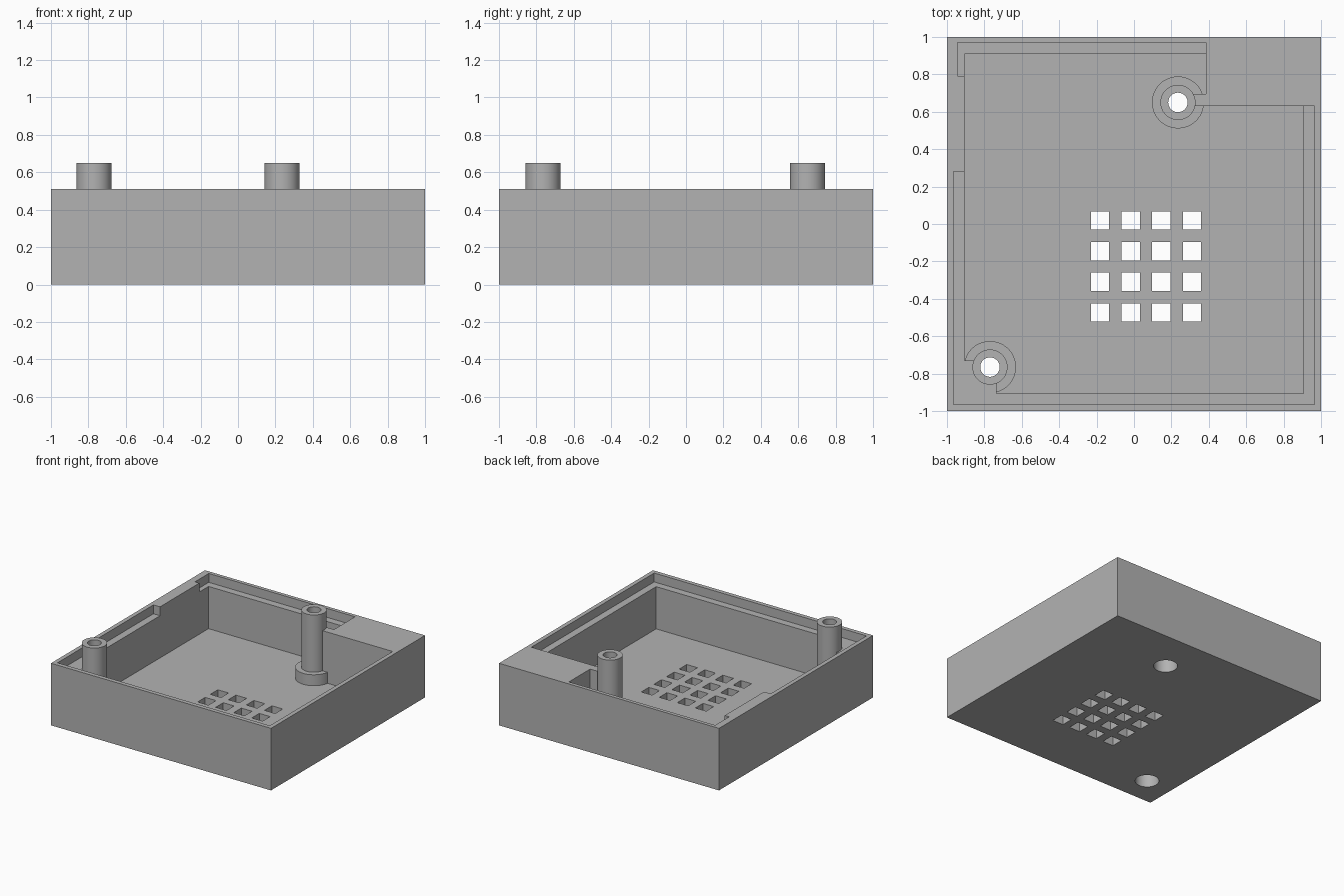
import bpy, bmesh
from mathutils import Matrix

if "Cube" in bpy.data.objects:
    bpy.data.objects.remove(bpy.data.objects["Cube"], do_unlink=True)

RIM, LEDGE, FLOOR, BASE_TOP, POST_TOP = 0.51, 0.437, 0.09, 0.18, 0.65
ABOVE = 0.8

grey = bpy.data.materials.new("matte grey")
grey.use_nodes = True
colour = (0.45, 0.45, 0.45, 1)
grey.diffuse_color = colour
grey.node_tree.nodes["Principled BSDF"].inputs["Base Color"].default_value = colour


def finish(name, bm):
    bmesh.ops.recalc_face_normals(bm, faces=bm.faces)
    mesh = bpy.data.meshes.new(name)
    bm.to_mesh(mesh)
    bm.free()
    mesh.materials.append(grey)
    obj = bpy.data.objects.new(name, mesh)
    bpy.context.collection.objects.link(obj)
    return obj


def prism(name, outline, low, high):
    bm = bmesh.new()
    face = bm.faces.new([bm.verts.new((x, y, low)) for x, y in outline])
    side = bmesh.ops.extrude_face_region(bm, geom=[face])["geom"]
    tops = [v for v in side if isinstance(v, bmesh.types.BMVert)]
    bmesh.ops.translate(bm, verts=tops, vec=(0, 0, high - low))
    return finish(name, bm)


def block(name, x0, y0, x1, y1, low, high):
    return prism(name, [(x0, y0), (x1, y0), (x1, y1), (x0, y1)], low, high)


def cylinder(name, centre, radius, low, high):
    bm = bmesh.new()
    bmesh.ops.create_cone(
        bm, cap_ends=True, segments=48, radius1=radius, radius2=radius, depth=high - low,
        matrix=Matrix.Translation((*centre, (low + high) / 2)))
    return finish(name, bm)


def combine(target, tool, operation):
    mod = target.modifiers.new(tool.name, "BOOLEAN")
    mod.operation = operation
    mod.solver = "EXACT"
    mod.object = tool
    bpy.context.view_layer.objects.active = target
    bpy.ops.object.modifier_apply(modifier=mod.name)
    bpy.data.objects.remove(tool, do_unlink=True)


# Square housing with a solid back corner
shell = block("housing", -1, -1, 1, 1, 0, RIM)

# Main cavity, leaving a web to the back post and a filled front corner
cavity = [(-0.905, 0.91), (0.385, 0.91), (0.385, 0.695), (0.25, 0.695), (0.25, 0.63),
          (0.905, 0.63), (0.905, -0.905), (-0.735, -0.905), (-0.735, -0.73), (-0.905, -0.73)]
combine(shell, prism("cavity", cavity, FLOOR, ABOVE), "DIFFERENCE")

# Stepped ledges inside the rim
front_ledge = [(-0.965, -0.965), (0.965, -0.965), (0.965, 0.63),
               (-0.8, 0.63), (-0.8, 0.28), (-0.965, 0.28)]
combine(shell, prism("front_ledge", front_ledge, LEDGE, ABOVE), "DIFFERENCE")
combine(shell, block("back_ledge", -0.945, 0.79, 0.385, 0.97, LEDGE, ABOVE), "DIFFERENCE")

# Screw posts with wide bases, bores and counterbores underneath
for centre in [(-0.77, -0.765), (0.235, 0.65)]:
    combine(shell, cylinder("post_base", centre, 0.139, FLOOR - 0.04, BASE_TOP), "UNION")
    combine(shell, cylinder("post", centre, 0.094, FLOOR - 0.03, POST_TOP), "UNION")
    combine(shell, cylinder("bore", centre, 0.052, -0.1, ABOVE), "DIFFERENCE")
    combine(shell, cylinder("counterbore", centre, 0.09, -0.1, 0.13), "DIFFERENCE")

# Grid of square vents through the floor
half = 0.049
for i in range(4):
    for j in range(4):
        x, y = -0.182 + 0.164 * i, 0.019 - 0.164 * j
        vent = block("vent", x - half, y - half, x + half, y + half, -0.1, 0.2)
        combine(shell, vent, "DIFFERENCE")

bpy.ops.object.select_all(action="DESELECT")
shell.select_set(True)
bpy.context.view_layer.objects.active = shell
bpy.ops.object.shade_smooth_by_angle()
